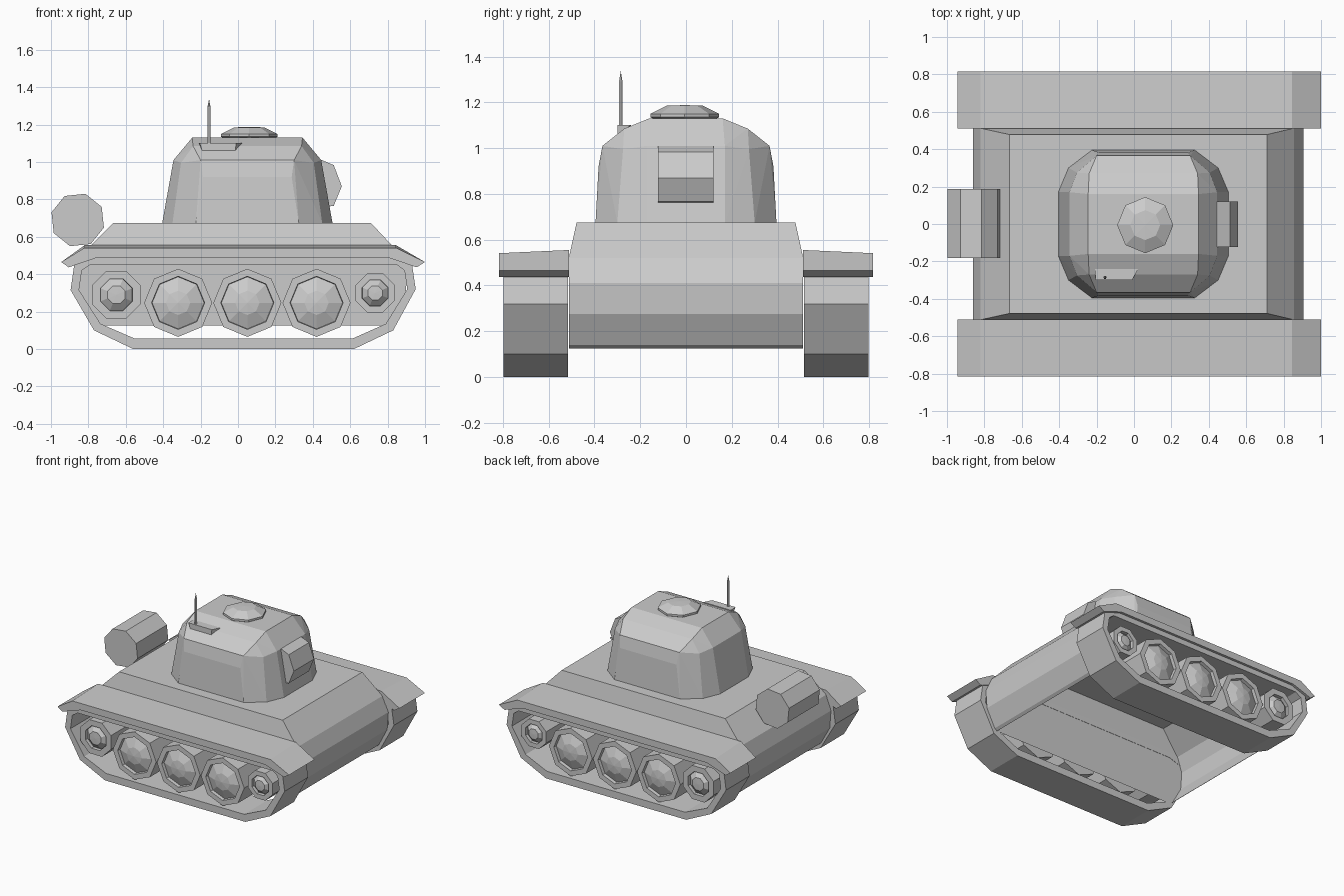
import bpy, bmesh, math
from mathutils import Vector

if "Cube" in bpy.data.objects:
    bpy.data.objects.remove(bpy.data.objects["Cube"])


def finish(bm, name, dissolve=True, open_bottom=False):
    if dissolve:
        bmesh.ops.dissolve_limit(bm, angle_limit=0.01, verts=bm.verts, edges=bm.edges)
    bmesh.ops.recalc_face_normals(bm, faces=bm.faces)
    if open_bottom:
        bm.normal_update()
        under = [f for f in bm.faces if f.normal.z < -0.99]
        bmesh.ops.delete(bm, geom=under, context='FACES_ONLY')
    me = bpy.data.meshes.new(name)
    bm.to_mesh(me)
    bm.free()
    ob = bpy.data.objects.new(name, me)
    bpy.context.collection.objects.link(ob)
    return ob


def hull(name, pts, open_bottom=False):
    """Convex solid (or shell open below) around points."""
    bm = bmesh.new()
    for p in pts:
        bm.verts.new(p)
    res = bmesh.ops.convex_hull(bm, input=bm.verts)
    junk = {v for v in res["geom_interior"] if isinstance(v, bmesh.types.BMVert)}
    bmesh.ops.delete(bm, geom=list(junk), context='VERTS')
    return finish(bm, name, True, open_bottom)


def prism(name, profile, y0, y1, drop=0):
    """Extrude an x-z profile along y; drop lowers the upper edge at y1."""
    bm = bmesh.new()
    a = [bm.verts.new((x, y0, z)) for x, z in profile]
    b = [bm.verts.new((x, y1, z - (drop if z > 0.5 else 0))) for x, z in profile]
    n = len(a)
    bm.faces.new(a)
    bm.faces.new(b[::-1])
    for i in range(n):
        j = (i + 1) % n
        bm.faces.new((a[i], b[i], b[j], a[j]))
    return finish(bm, name, False)


def band(name, outer, inner, y0, y1):
    """Closed hollow band from two x-z loops."""
    bm = bmesh.new()
    loops = [[bm.verts.new((x, y, z)) for x, z in pts]
             for pts, y in ((outer, y0), (outer, y1), (inner, y1), (inner, y0))]
    n = len(outer)
    for k in range(4):
        p, q = loops[k], loops[(k + 1) % 4]
        for i in range(n):
            j = (i + 1) % n
            bm.faces.new((p[i], p[j], q[j], q[i]))
    return finish(bm, name, False)


def lathe(name, profile, centre, axis, sides=8, turn=0.0):
    """Turn (radius, height) points around 'y' (outward -y) or 'z'."""
    bm = bmesh.new()
    rings = []
    for r, h in profile:
        ring = []
        for i in range(sides):
            t = turn + i * math.tau / sides
            u, v = r * math.cos(t), r * math.sin(t)
            p = Vector((u, -h, v)) if axis == 'y' else Vector((u, v, h))
            ring.append(bm.verts.new(p + Vector(centre)))
        rings.append(ring)
    for p, q in zip(rings, rings[1:]):
        for i in range(sides):
            j = (i + 1) % sides
            bm.faces.new((p[i], p[j], q[j], q[i]))
    bm.faces.new(rings[0])
    bm.faces.new(rings[-1])
    bmesh.ops.remove_doubles(bm, verts=bm.verts, dist=0.0005)
    return finish(bm, name, False)


def mirror_y(ob):
    m = ob.modifiers.new("mirror", 'MIRROR')
    m.use_axis = (False, True, False)
    return ob


# Hull shell, open below: lower profile plus narrower deck
lower = [(0.855, 0.52), (0.905, 0.41), (0.895, 0.275), (0.825, 0.14), (0.805, 0.125),
         (-0.755, 0.125), (-0.775, 0.14), (-0.85, 0.275), (-0.86, 0.41), (-0.82, 0.52)]
pts = [(x, s * 0.512, z) for x, z in lower for s in (-1, 1)]
pts += [(x, s * 0.478, 0.675) for x in (-0.665, 0.71) for s in (-1, 1)]
hull("hull", pts, True)

# Fenders with drooping ends
mirror_y(prism("fender", [(-0.945, 0.465), (-0.82, 0.555), (0.845, 0.555), (1.0, 0.465),
                          (0.955, 0.437), (0.80, 0.49), (-0.75, 0.49), (-0.905, 0.437)],
               -0.51, -0.816, 0.014))

# Tracks
outer = [(-0.56, 0), (0.62, 0), (0.83, 0.10), (0.95, 0.32), (0.93, 0.455), (0.87, 0.49),
         (-0.81, 0.49), (-0.875, 0.455), (-0.895, 0.315), (-0.77, 0.10)]
inner = [(-0.55, 0.055), (0.61, 0.055), (0.79, 0.135), (0.905, 0.32), (0.89, 0.42),
         (0.85, 0.45), (-0.79, 0.45), (-0.835, 0.42), (-0.85, 0.315), (-0.735, 0.135)]
mirror_y(band("track", outer, inner, -0.797, -0.515))

# Road wheels: flat rim around a faceted dome
for x in (-0.32, 0.05, 0.42):
    mirror_y(lathe("road_wheel",
                   [(0.182, 0.53), (0.182, 0.785), (0.142, 0.785), (0.139, 0.76),
                    (0.065, 0.79), (0.0, 0.797)], (x, 0, 0.247), 'y'))

# Idler at the rear and drive wheel at the front
for name, x, z, r in (("idler_wheel", -0.65, 0.29, 0.138), ("drive_wheel", 0.733, 0.30, 0.112)):
    mirror_y(lathe(name, [(r, 0.53), (r, 0.78), (r * 0.67, 0.78), (r * 0.66, 0.755),
                          (r * 0.37, 0.785), (0.0, 0.787)],
                   (x, 0, z), 'y', turn=math.pi / 8))

# Turret: faceted casting with arched roof, open onto the deck
half = [(0.505, 0.17, 0.675), (0.45, 0.30, 0.675), (0.325, 0.395, 0.675),
        (0.445, 0.17, 1.01), (0.405, 0.275, 0.995), (0.287, 0.382, 0.92),
        (0.345, 0.16, 1.13), (0.34, 0.27, 1.085), (0.30, 0.365, 1.01)]
pts = []
for x, y, z in half:
    for s in (-1, 1):
        pts += [(x, s * y, z), (0.10 - x, s * y, z)]
hull("turret", pts, True)

# Gun mantlet
prism("mantlet", [(0.40, 1.01), (0.45, 1.01), (0.512, 0.983), (0.555, 0.87),
                  (0.512, 0.766), (0.45, 0.757), (0.40, 0.757)], -0.122, 0.12)

# Hatch dome on the roof
lathe("hatch", [(0.14, 1.10), (0.14, 1.13), (0.15, 1.135), (0.15, 1.15),
                (0.08, 1.185), (0.0, 1.188)], (0.06, -0.006, 0), 'z')

# Antenna on its bracket
hull("antenna_bracket",
     [(x, -0.24, 1.102) for x in (-0.21, 0.022)] +
     [(x, y, z) for x, z in ((-0.205, 1.102), (-0.01, 1.102), (-0.19, 1.055), (-0.015, 1.055))
      for y in (-0.30, -0.24)])
lathe("antenna", [(0.009, 1.09), (0.009, 1.29), (0.0, 1.337)], (-0.155, -0.285, 0), 'z', 6)

# Fuel drum on the rear deck
lathe("fuel_drum", [(0.146, -0.187), (0.146, 0.182)], (-0.857, 0, 0.69), 'y',
      turn=math.radians(73.6))
